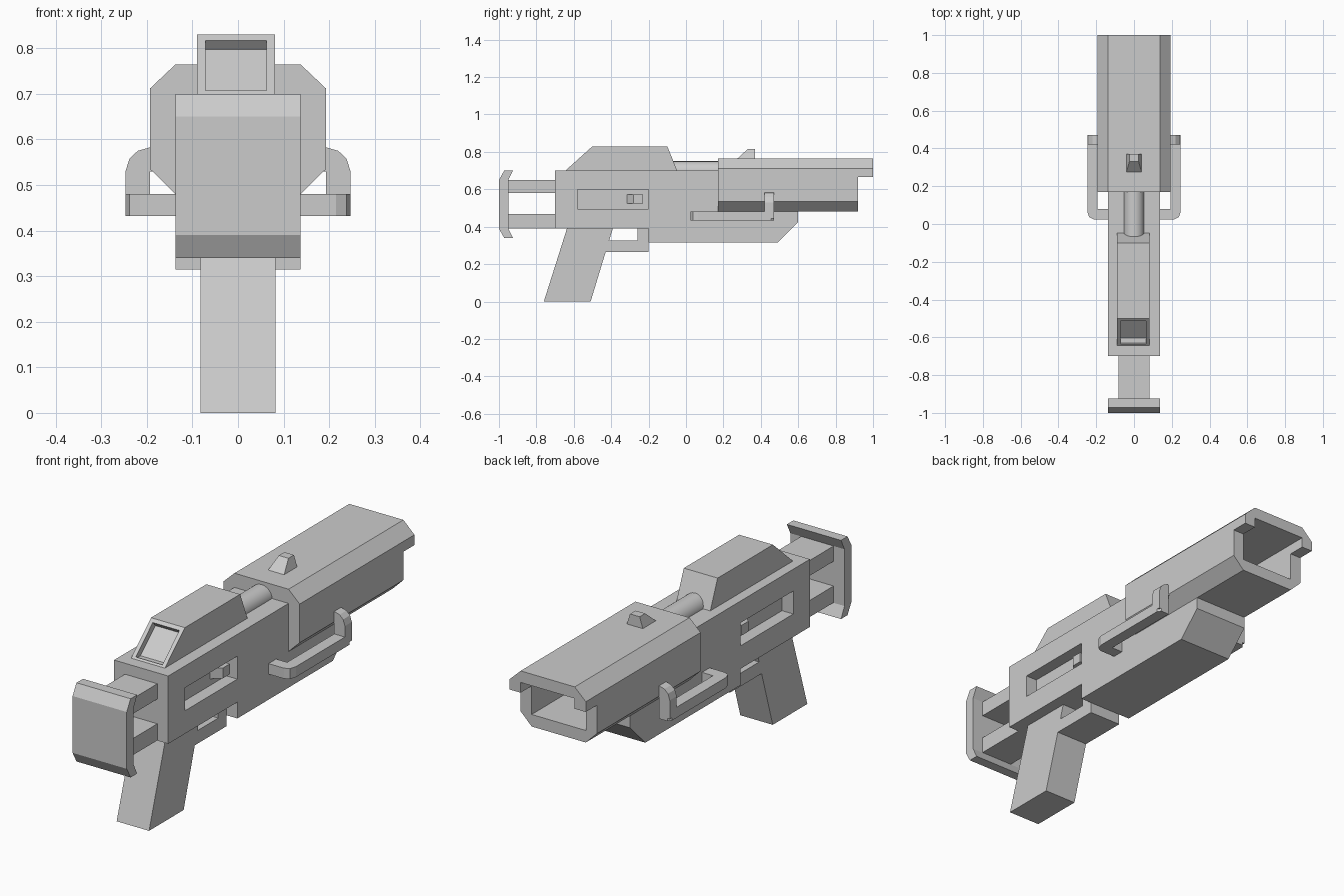
import bpy, bmesh
from mathutils import Vector

cube = bpy.data.objects.get("Cube")
if cube:
    bpy.data.objects.remove(cube, do_unlink=True)

GREY = (0.6, 0.6, 0.6, 1)
mat = bpy.data.materials.new("plain grey")
mat.use_nodes = True
mat.diffuse_color = GREY
mat.node_tree.nodes["Principled BSDF"].inputs["Base Color"].default_value = GREY


def finish(name, bm):
    bmesh.ops.recalc_face_normals(bm, faces=bm.faces)
    mesh = bpy.data.meshes.new(name)
    bm.to_mesh(mesh)
    bm.free()
    mesh.materials.append(mat)
    obj = bpy.data.objects.new(name, mesh)
    bpy.context.collection.objects.link(obj)
    return obj


def prism(name, profile, axis, low, high):
    """Extrude a 2D outline along an axis; the outline uses the other two axes in order."""
    bm = bmesh.new()

    def place(p):
        co = list(p)
        co.insert("xyz".index(axis), low)
        return bm.verts.new(co)

    face = bm.faces.new([place(p) for p in profile])
    ext = bmesh.ops.extrude_face_region(bm, geom=[face])
    shift = Vector([(high - low) if a == axis else 0 for a in "xyz"])
    bmesh.ops.translate(bm, vec=shift,
                        verts=[v for v in ext["geom"] if isinstance(v, bmesh.types.BMVert)])
    return finish(name, bm)


def box(name, xs, ys, zs):
    return prism(name, [(ys[0], zs[0]), (ys[1], zs[0]), (ys[1], zs[1]), (ys[0], zs[1])],
                 "x", xs[0], xs[1])


def cut(obj, cutter):
    cutter.hide_render = True
    mod = obj.modifiers.new("cut", "BOOLEAN")
    mod.operation = "DIFFERENCE"
    mod.solver = "EXACT"
    mod.object = cutter
    bpy.context.view_layer.objects.active = obj
    bpy.ops.object.modifier_apply(modifier=mod.name)
    bpy.data.objects.remove(cutter, do_unlink=True)


W = 0.137   # half width of the receiver
G = 0.082   # half width of the grip and stock bars

# Receiver with a shallow slot in each side
receiver = prism("receiver", [(-0.70, 0.39), (-0.20, 0.39), (-0.20, 0.315), (0.49, 0.315),
                              (0.60, 0.425), (0.60, 0.70), (-0.70, 0.70)], "x", -W, W)
for s in (-1, 1):
    cut(receiver, box("slot_cutter", sorted((s * 0.08, s * 0.2)), (-0.58, -0.20), (0.495, 0.60)))

# Barrel shroud: chamfered tube, open at the muzzle, with an overhanging top lip
side = [(W, 0.48), (0.193, 0.535), (0.193, 0.712), (W, 0.765)]
shroud = prism("barrel_shroud", side + [(-x, z) for x, z in reversed(side)], "y", 0.17, 1.0)
cut(shroud, box("bore_cutter", (-W, W), (0.60, 1.1), (0.535, 0.712)))
cut(shroud, box("step_cutter", (-0.3, 0.3), (0.92, 1.1), (0.4, 0.665)))

# Grip and trigger guard
prism("grip", [(-0.76, 0), (-0.51, 0), (-0.39, 0.395), (-0.635, 0.395)], "x", -G, G)
prism("trigger_guard", [(-0.44, 0.265), (-0.20, 0.265), (-0.20, 0.395), (-0.26, 0.395),
                        (-0.26, 0.325), (-0.42, 0.325)], "x", -G, G)

# Stock: two bars and a butt plate with swept tips
box("upper_stock_bar", (-G, G), (-0.96, -0.69), (0.58, 0.65))
box("lower_stock_bar", (-G, G), (-0.96, -0.69), (0.391, 0.467))
tip = [(-1.0, 0.65), (-0.972, 0.70), (-0.925, 0.70), (-0.95, 0.65)]
prism("butt_plate", tip + [(y, 1.04 - z) for y, z in reversed(tip)], "x", -W, W)

# Top housing with a recessed window in its sloped face
housing = prism("top_housing", [(-0.65, 0.695), (-0.50, 0.83), (-0.10, 0.83), (-0.045, 0.695)],
                "x", -0.09, 0.081)
bm = bmesh.new()
bm.from_mesh(housing.data)
bm.normal_update()
slope = next(f for f in bm.faces if f.normal.y < -0.4 and f.normal.z > 0.4)
bmesh.ops.inset_region(bm, faces=[slope], thickness=0.026)
ext = bmesh.ops.extrude_discrete_faces(bm, faces=[slope])["faces"][0]
bmesh.ops.translate(bm, verts=ext.verts, vec=ext.normal * -0.028)
bm.to_mesh(housing.data)
bm.free()

# Exposed rod between the housing and the shroud
bpy.ops.mesh.primitive_cylinder_add(vertices=24, radius=0.054, depth=0.28,
                                    location=(0, 0.06, 0.696), rotation=(1.5708, 0, 0))
rod = bpy.context.object
rod.name = "rod"
rod.data.materials.append(mat)
bpy.ops.object.shade_smooth_by_angle()

# Sight block, narrowing towards its top
sight = prism("sight", [(0.27, 0.76), (0.33, 0.815), (0.37, 0.815), (0.37, 0.76)], "x", -0.042, 0.042)
for v in sight.data.vertices:
    if v.co.z > 0.8:
        v.co.x *= 0.58

# Parts on both sides: slot lever and bent side handle
for s, label in ((1, "left"), (-1, "right")):
    prism(label + "_slot_lever", [(s * 0.075, -0.32), (s * 0.12, -0.28), (s * 0.12, -0.23),
                                  (s * 0.075, -0.23)], "z", 0.525, 0.572)
    prism(label + "_handle_bar", [(s * x, y) for x, y in
          [(0.13, 0.025), (0.215, 0.025), (0.238, 0.037), (0.247, 0.065), (0.247, 0.455),
           (0.235, 0.47), (0.193, 0.47), (0.193, 0.08), (0.13, 0.08)]], "z", 0.432, 0.48)
    prism(label + "_handle_post", [(s * x, z) for x, z in
          [(0.193, 0.445), (0.247, 0.445), (0.247, 0.53), (0.238, 0.558), (0.22, 0.575),
           (0.185, 0.585), (0.185, 0.53), (0.193, 0.53)]], "y", 0.42, 0.47)
